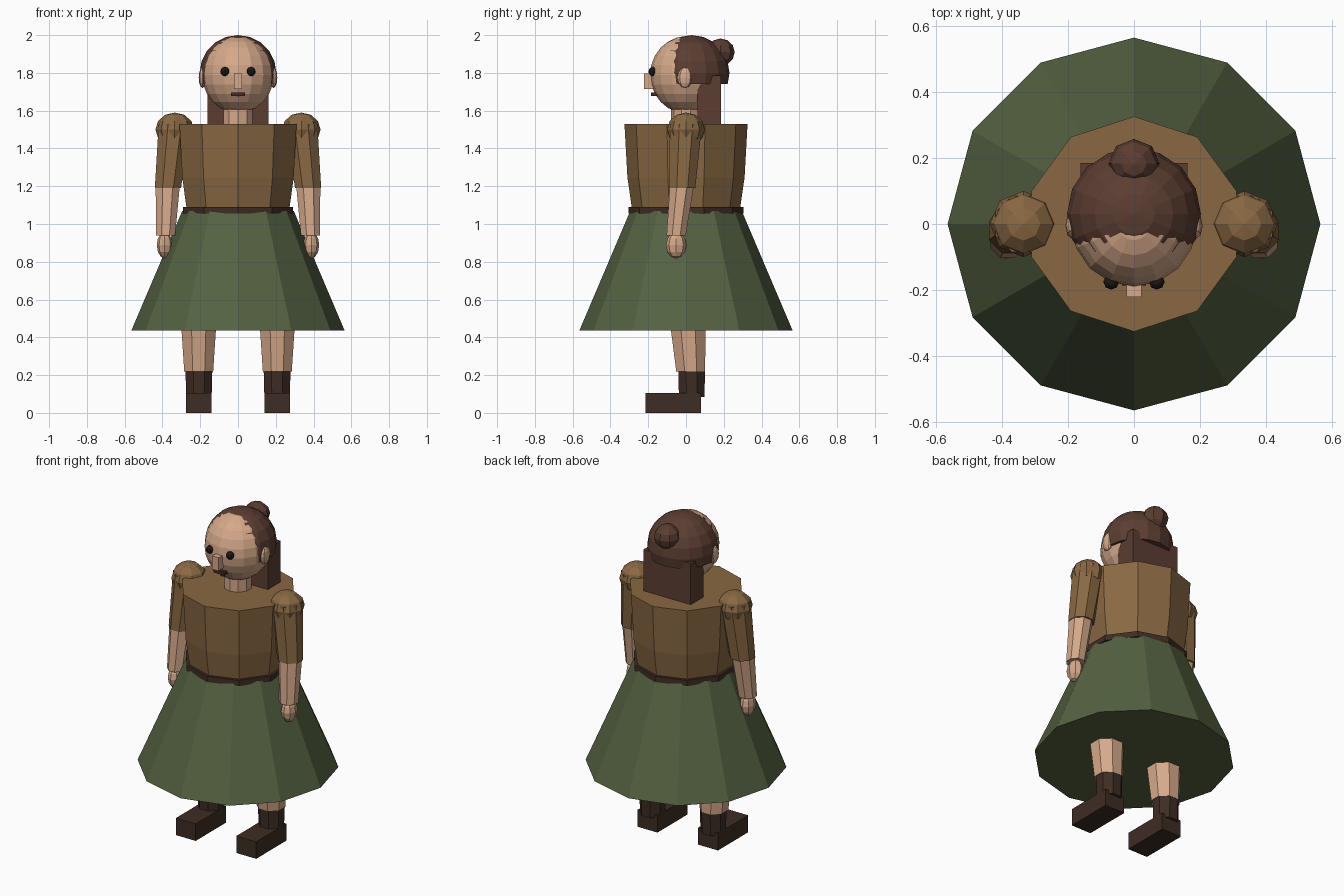
import bpy, bmesh, math
from mathutils import Vector, Matrix

if "Cube" in bpy.data.objects:
    bpy.data.objects.remove(bpy.data.objects["Cube"])


def material(name, rgb):
    m = bpy.data.materials.new(name)
    m.diffuse_color = (*rgb, 1)
    m.use_nodes = True
    m.node_tree.nodes["Principled BSDF"].inputs["Base Color"].default_value = m.diffuse_color
    return m


SKIN = material("skin", (0.67, 0.40, 0.255))
CLOTH = material("brown cloth", (0.25, 0.14, 0.055))
GREEN = material("green cloth", (0.09, 0.122, 0.053))
HAIR = material("hair brown", (0.105, 0.047, 0.031))
LEATHER = material("dark leather", (0.048, 0.026, 0.017))
BLACK = material("eye black", (0.012, 0.01, 0.009))
LIP = material("lip brown", (0.06, 0.022, 0.018))


def finish(bm, name, mat):
    bmesh.ops.recalc_face_normals(bm, faces=bm.faces)
    mesh = bpy.data.meshes.new(name)
    bm.to_mesh(mesh)
    bm.free()
    mesh.materials.append(mat)
    ob = bpy.data.objects.new(name, mesh)
    bpy.context.collection.objects.link(ob)
    return ob


def loft(name, mat, sides, sections, start=math.pi / 2):
    """Closed faceted tube through horizontal rings (x, y, z, radius)."""
    bm = bmesh.new()
    rings = []
    for x, y, z, r in sections:
        angles = [start + 2 * math.pi * i / sides for i in range(sides)]
        rings.append([bm.verts.new((x + r * math.cos(a), y + r * math.sin(a), z))
                      for a in angles])
    for low, high in zip(rings, rings[1:]):
        for i in range(sides):
            j = (i + 1) % sides
            bm.faces.new((low[i], low[j], high[j], high[i]))
    bm.faces.new(rings[0][::-1])
    bm.faces.new(rings[-1])
    return finish(bm, name, mat)


def ball(name, mat, centre, radii, segments=8, rings=6, cut_z=None):
    """Faceted ellipsoid, optionally trimmed and closed below cut_z."""
    bm = bmesh.new()
    bmesh.ops.create_uvsphere(
        bm, u_segments=segments, v_segments=rings, radius=1,
        matrix=Matrix.Translation(centre) @ Matrix.Diagonal((*radii, 1)))
    if cut_z is not None:
        bmesh.ops.bisect_plane(bm, geom=bm.verts[:] + bm.edges[:] + bm.faces[:],
                               plane_co=(0, 0, cut_z), plane_no=(0, 0, -1),
                               clear_outer=True)
        bmesh.ops.holes_fill(bm, edges=[e for e in bm.edges if e.is_boundary])
    return finish(bm, name, mat)


def box(name, mat, low, high):
    low, high = Vector(low), Vector(high)
    bm = bmesh.new()
    bmesh.ops.create_cube(bm, size=1, matrix=Matrix.Translation((low + high) / 2)
                          @ Matrix.Diagonal((*(high - low), 1)))
    return finish(bm, name, mat)


# Clothing
loft("skirt", GREEN, 12, [(0, 0, 0.435, 0.565), (0, 0, 1.07, 0.295)])
loft("belt", LEATHER, 10, [(0, 0, 1.055, 0.305), (0, 0, 1.09, 0.305)])
loft("bodice", CLOTH, 10, [(0, 0, 1.06, 0.283), (0, 0, 1.245, 0.31), (0, 0, 1.53, 0.326)])

# Head and hair
loft("neck", SKIN, 10, [(0, 0, 1.50, 0.08), (0, 0, 1.65, 0.08)])
ball("head", SKIN, (0, 0, 1.79), (0.19, 0.19, 0.203), 16, 12)
ball("hair_cap", HAIR, (0, 0.03, 1.8), (0.203, 0.2, 0.2), 16, 10, cut_z=1.74)
ball("hair_bun", HAIR, (0, 0.183, 1.91), (0.077, 0.075, 0.072), 8, 6)
box("back_hair", HAIR, (-0.162, 0.06, 1.48), (0.162, 0.185, 1.785))

# Face
box("nose", SKIN, (-0.022, -0.222, 1.715), (0.022, -0.165, 1.797))
box("mouth", LIP, (-0.036, -0.186, 1.677), (0.036, -0.14, 1.697))

for side, s in (("left", 1), ("right", -1)):
    ball(side + "_eye", BLACK, (s * 0.069, -0.175, 1.807), (0.024, 0.024, 0.024), 8, 6)
    ball(side + "_ear", SKIN, (s * 0.188, -0.005, 1.775), (0.02, 0.04, 0.055), 8, 6)

    # Arms
    ball(side + "_shoulder", CLOTH, (s * 0.335, 0, 1.50), (0.102, 0.1, 0.09), 8, 6)
    loft(side + "_sleeve", CLOTH, 8,
         [(s * 0.371, -0.02, 1.19, 0.075), (s * 0.335, 0, 1.53, 0.092)], math.pi / 8)
    loft(side + "_forearm", SKIN, 8,
         [(s * 0.384, -0.052, 0.94, 0.055), (s * 0.371, -0.02, 1.22, 0.07)], math.pi / 8)
    ball(side + "_hand", SKIN, (s * 0.388, -0.052, 0.888), (0.042, 0.054, 0.07), 8, 6)

    # Legs and boots
    loft(side + "_leg", SKIN, 8,
         [(s * 0.208, 0.025, 0.22, 0.083), (s * 0.208, 0.01, 0.46, 0.1)], math.pi / 8)
    loft(side + "_boot_shaft", LEATHER, 8,
         [(s * 0.207, 0.03, 0.085, 0.073), (s * 0.207, 0.03, 0.23, 0.077)], math.pi / 8)
    x0, x1 = sorted((s * 0.139, s * 0.275))
    box(side + "_boot_foot", LEATHER, (x0, -0.215, 0), (x1, 0.08, 0.105))
